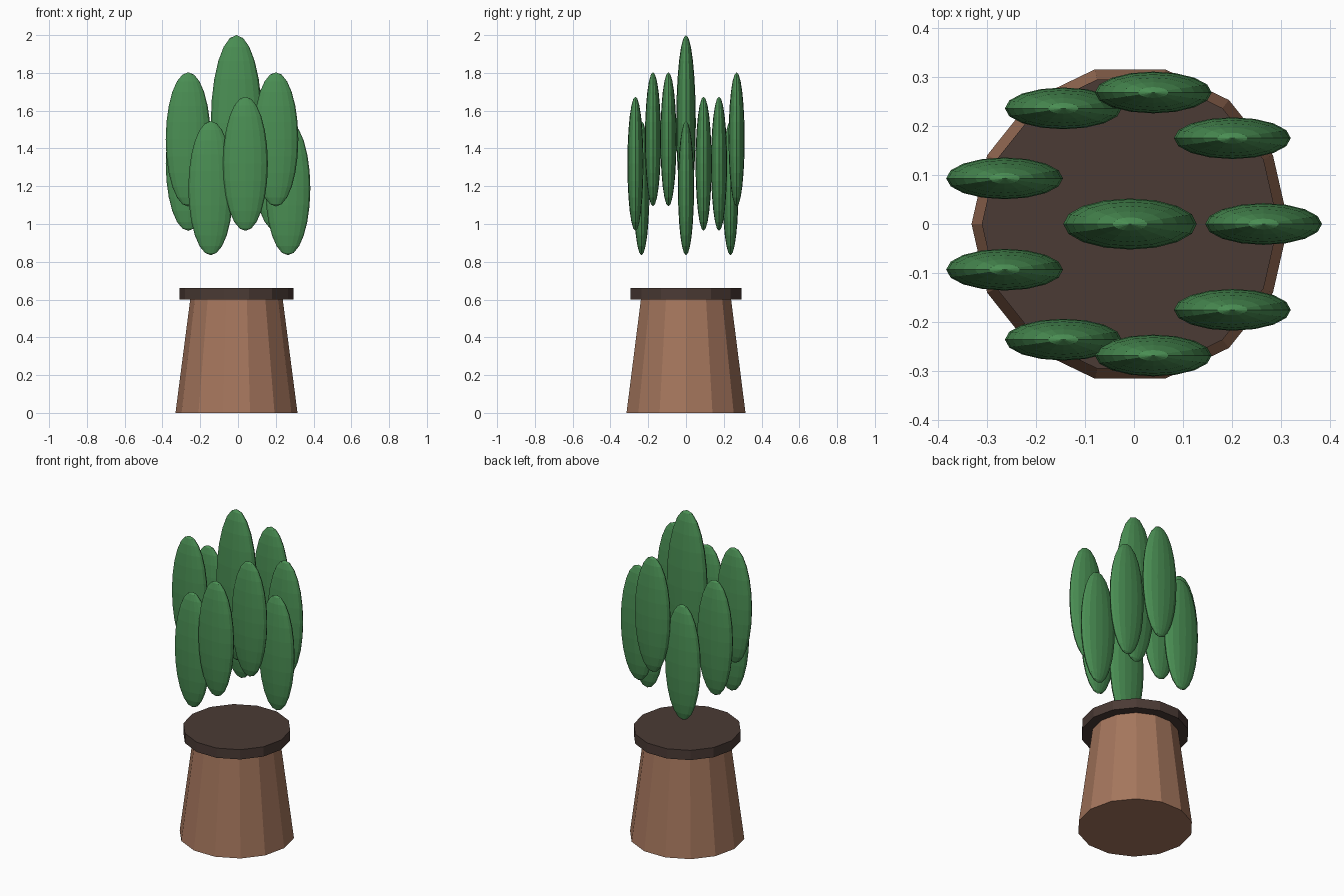
import bpy, bmesh, math
from mathutils import Matrix

if "Cube" in bpy.data.objects:
    bpy.data.objects.remove(bpy.data.objects["Cube"])

CX = -0.008  # axis of the pot


def material(name, rgb):
    m = bpy.data.materials.new(name)
    m.diffuse_color = (*rgb, 1.0)
    m.use_nodes = True
    m.node_tree.nodes["Principled BSDF"].inputs["Base Color"].default_value = m.diffuse_color
    return m


GREEN = material("leaf green", (0.069, 0.275, 0.088))
CLAY = material("clay brown", (0.376, 0.181, 0.109))
DARK = material("dark soil brown", (0.070, 0.043, 0.035))


def finish(name, bm, mat):
    mesh = bpy.data.meshes.new(name)
    bm.to_mesh(mesh)
    bm.free()
    mesh.materials.append(mat)
    obj = bpy.data.objects.new(name, mesh)
    bpy.context.collection.objects.link(obj)
    return obj


def frustum(name, r_bottom, r_top, z0, z1, mat, sides=14):
    # a corner of the polygon points to +y
    bm = bmesh.new()
    mtx = Matrix.Translation((CX, 0, (z0 + z1) / 2)) @ Matrix.Rotation(math.pi / 2, 4, 'Z')
    bmesh.ops.create_cone(bm, cap_ends=True, segments=sides, radius1=r_bottom,
                          radius2=r_top, depth=z1 - z0, matrix=mtx)
    return finish(name, bm, mat)


def leaf(name, centre, half):
    bm = bmesh.new()
    mtx = Matrix.Translation(centre) @ Matrix.Diagonal((*half, 1.0))
    bmesh.ops.create_uvsphere(bm, u_segments=16, v_segments=12, radius=1.0, matrix=mtx)
    return finish(name, bm, GREEN)


# Pot and rim
frustum("pot", 0.323, 0.245, 0.0, 0.60, CLAY)
frustum("pot_rim", 0.302, 0.302, 0.60, 0.66, DARK)

# Tall middle leaf
leaf("centre_leaf", (CX, 0, 1.535), (0.136, 0.052, 0.465))

# Ring of nine leaves, heights repeating in three steps
for i in range(9):
    a = math.radians(40 * i)
    z = 1.19 + 0.129 * (i % 3)
    leaf(f"ring_leaf_{i + 1}", (CX + 0.272 * math.cos(a), 0.272 * math.sin(a), z),
         (0.119, 0.0425, 0.355))
